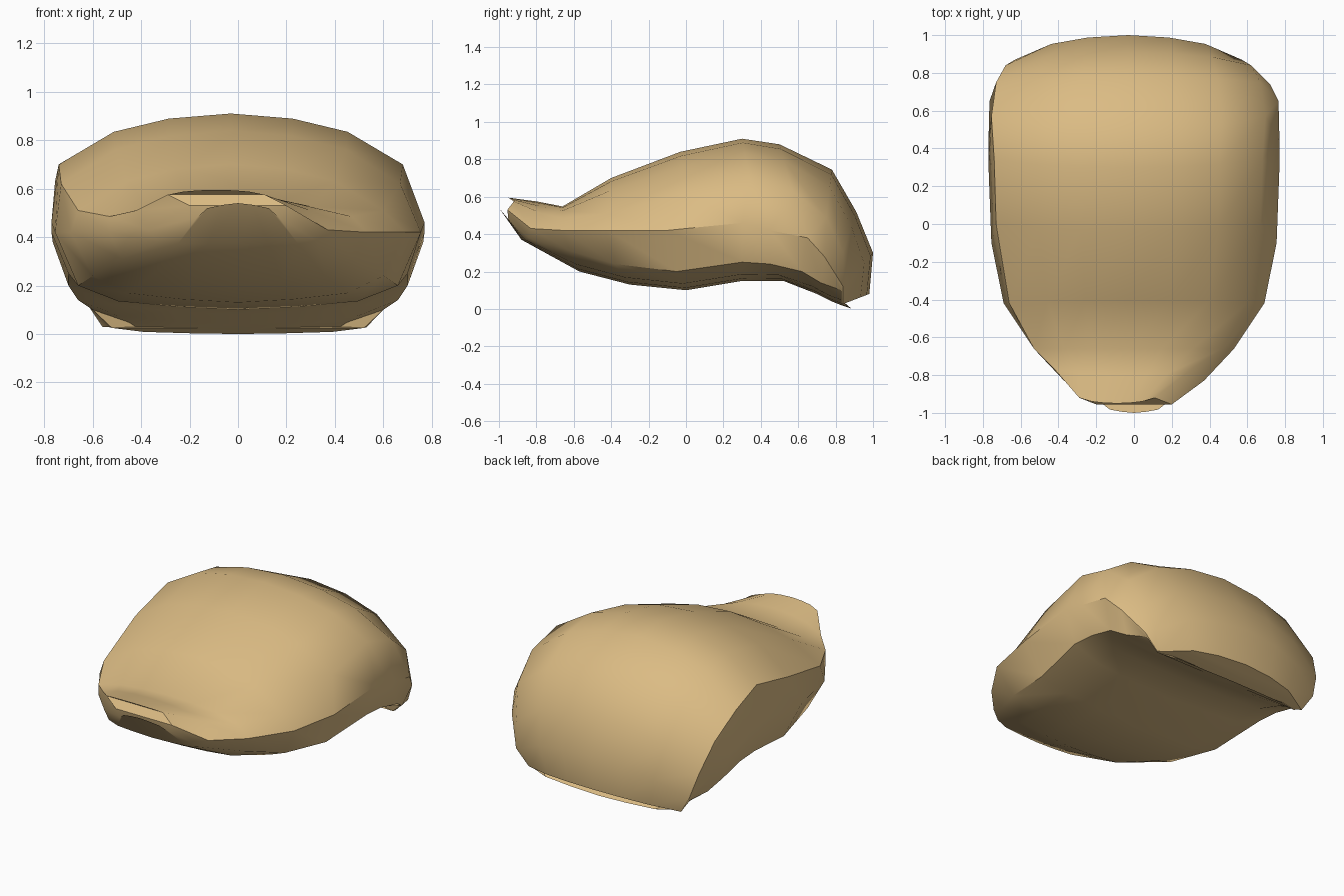
import bpy, bmesh, math

if "Cube" in bpy.data.objects:
    bpy.data.objects.remove(bpy.data.objects["Cube"])

# Stations front to back: top centre (y,z), top crease (x,y,z), widest (x,y,z),
# lower edge (x,y,z), bottom centre (y,z)
S = [
    (-.95, .595, .20, -.92, .575, .20, -.955, .53, .17, -.95, .48, -1.0, .54),
    (-.80, .575, .36, -.77, .51, .37, -.83, .43, .33, -.84, .38, -.88, .37),
    (-.66, .548, .50, -.66, .485, .53, -.66, .42, .48, -.62, .31, -.57, .20),
    (-.40, .70, .63, -.42, .51, .69, -.42, .42, .60, -.38, .24, -.30, .13),
    (-.03, .84, .70, 0, .62, .755, -.10, .42, .66, -.05, .20, 0, .10),
    (.30, .91, .71, .34, .70, .77, .30, .46, .70, .30, .25, .30, .15),
    (.50, .88, .725, .57, .63, .77, .45, .42, .70, .45, .24, .52, .15),
    (.78, .745, .70, .75, .49, .765, .65, .38, .70, .62, .20, .70, .08),
    (.91, .52, .65, .84, .30, .72, .74, .28, .66, .72, .14, .78, .04),
    (1.0, .30, .60, .87, .14, .62, .84, .12, .60, .83, .10, .83, .02),
    (.98, .08, .53, .85, .03, .53, .84, .028, .52, .83, .025, .89, 0),
]


def between(a, b, fx, f):
    """Point between a centre point and an edge point, bulging outward."""
    return (b[0] * fx, a[1] + (b[1] - a[1]) * f, a[2] + (b[2] - a[2]) * f)


def ring(i, s):
    t, e, w, b, c = (0, *s[0:2]), s[2:5], s[5:8], s[8:11], (0, *s[11:13])
    half = [t, between(t, e, .36, .1), between(t, e, .68, .36), e, w, b,
            between(c, b, .75, .35), between(c, b, .38, .12), c]
    # the upper surface sits slightly to the left
    shift = [.09, .06][i] if i < 2 else .03
    pts = [(x, y, z, shift if k < 4 else 0) for k, (x, y, z) in enumerate(half)]
    pts += [(-x, y, z, d) for x, y, z, d in reversed(pts[1:-1])]
    return [(x - d, y, z) for x, y, z, d in pts]


# Shell body lofted through the stations
bm = bmesh.new()
rings = [[bm.verts.new(p) for p in ring(i, s)] for i, s in enumerate(S)]
n = len(rings[0])
for r0, r1 in zip(rings, rings[1:]):
    for k in range(n):
        bm.faces.new((r0[k], r0[(k + 1) % n], r1[(k + 1) % n], r1[k]))
# Close both ends with strips across the ring
for r in (rings[0], rings[-1]):
    for k in range(n // 2):
        q = [r[k], r[k + 1], r[(n - k - 1) % n], r[(n - k) % n]]
        q = list(dict.fromkeys(q))
        if len(q) > 2:
            bm.faces.new(q)
bmesh.ops.recalc_face_normals(bm, faces=bm.faces)

mesh = bpy.data.meshes.new("cushion_body")
bm.to_mesh(mesh)
bm.free()
body = bpy.data.objects.new("cushion_body", mesh)
bpy.context.collection.objects.link(body)

tan = bpy.data.materials.new("warm tan")
tan.diffuse_color = (.71, .50, .23, 1)
tan.use_nodes = True
tan.node_tree.nodes["Principled BSDF"].inputs["Base Color"].default_value = tan.diffuse_color
mesh.materials.append(tan)

bpy.context.view_layer.objects.active = body
body.select_set(True)
bpy.ops.object.shade_smooth_by_angle(angle=math.radians(40))
